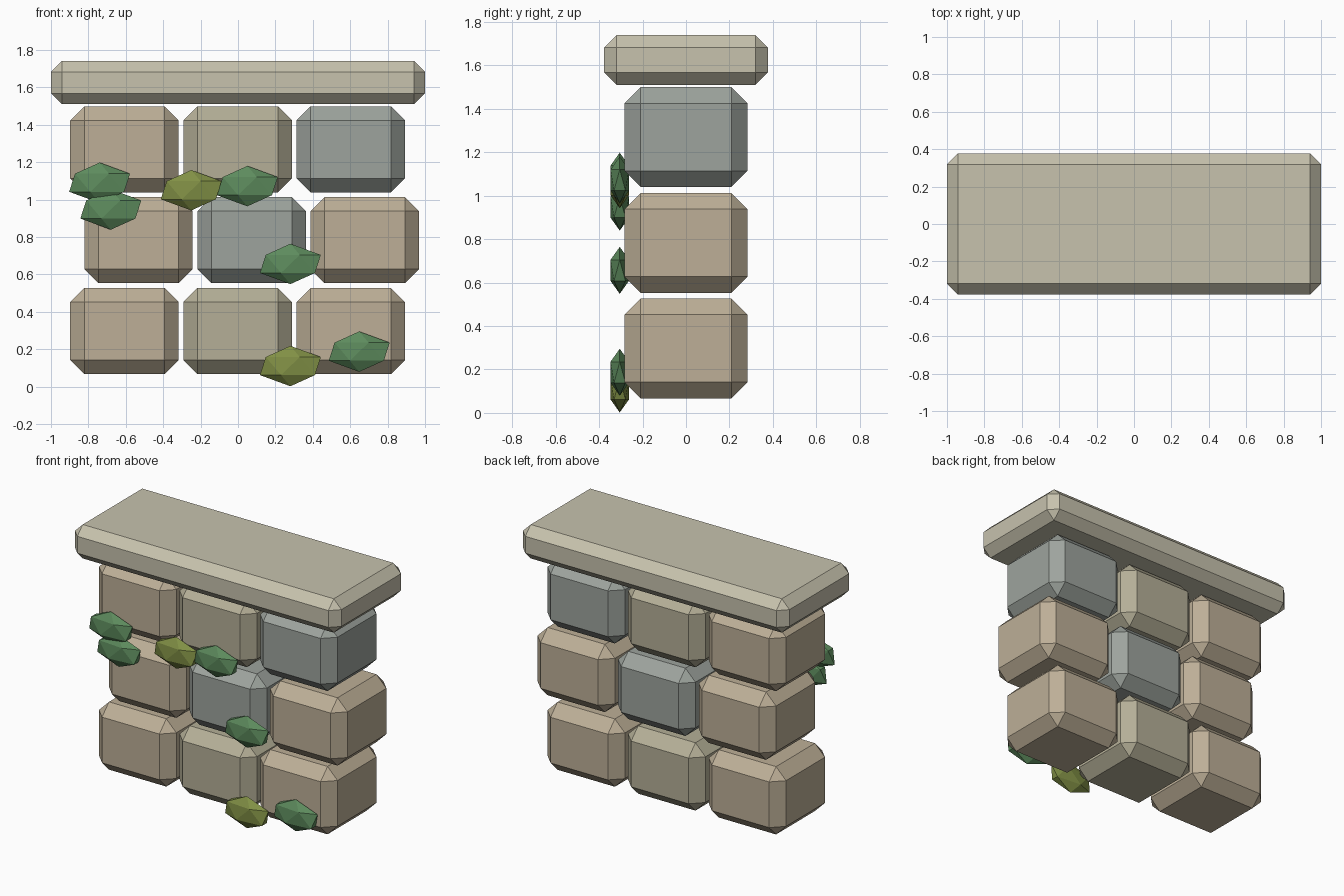
import bpy, bmesh
from mathutils import Matrix

if "Cube" in bpy.data.objects:
    bpy.data.objects.remove(bpy.data.objects["Cube"])


def material(name, rgb):
    m = bpy.data.materials.new(name)
    m.diffuse_color = (*rgb, 1)
    m.use_nodes = True
    m.node_tree.nodes["Principled BSDF"].inputs["Base Color"].default_value = m.diffuse_color
    return m


TAN = material("tan_stone", (0.51, 0.43, 0.31))
OLIVE = material("olive_stone", (0.46, 0.43, 0.31))
GREY = material("grey_stone", (0.34, 0.37, 0.34))
CAP = material("cap_stone", (0.57, 0.54, 0.42))
GREEN = material("green_leaf", (0.11, 0.26, 0.11))
LIME = material("yellow_green_leaf", (0.22, 0.28, 0.06))


def finish(bm, name, loc, mat):
    me = bpy.data.meshes.new(name)
    bm.to_mesh(me)
    bm.free()
    me.materials.append(mat)
    ob = bpy.data.objects.new(name, me)
    ob.location = loc
    bpy.context.collection.objects.link(ob)


def chamfered_block(name, size, loc, cut, mat):
    bm = bmesh.new()
    bmesh.ops.create_cube(bm, size=1, matrix=Matrix.Diagonal((*size, 1)))
    bmesh.ops.bevel(bm, geom=bm.edges[:], offset=cut, offset_type='OFFSET',
                    segments=1, affect='EDGES')
    finish(bm, name, loc, mat)


def leaf_clump(name, x, z, mat):
    bm = bmesh.new()
    bmesh.ops.create_icosphere(bm, subdivisions=1, radius=1,
                               matrix=Matrix.Diagonal((0.182, 0.05, 0.108, 1)))
    finish(bm, name, (x, -0.305, z), mat)


# Three staggered courses of stones
courses = [(TAN, OLIVE, TAN), (TAN, GREY, TAN), (TAN, OLIVE, GREY)]
for r, mats in enumerate(courses):
    shift = 0.075 if r == 1 else 0
    for c, mat in enumerate(mats):
        chamfered_block(f"stone_{r + 1}_{c + 1}", (0.58, 0.567, 0.46),
                        ((c - 1) * 0.605 + shift - 0.002, 0, 0.297 + r * 0.486),
                        0.075, mat)

# Overhanging capstone
chamfered_block("capstone", (2, 0.754, 0.23), (0, 0, 1.625), 0.058, CAP)

# Leaf clumps on the front face
leaves = [(-0.74, 1.09, GREEN), (-0.68, 0.947, GREEN), (-0.25, 1.05, LIME),
          (0.05, 1.072, GREEN), (0.28, 0.656, GREEN), (0.28, 0.11, LIME),
          (0.648, 0.187, GREEN)]
for i, (x, z, mat) in enumerate(leaves):
    leaf_clump(f"leaf_clump_{i + 1}", x, z, mat)
